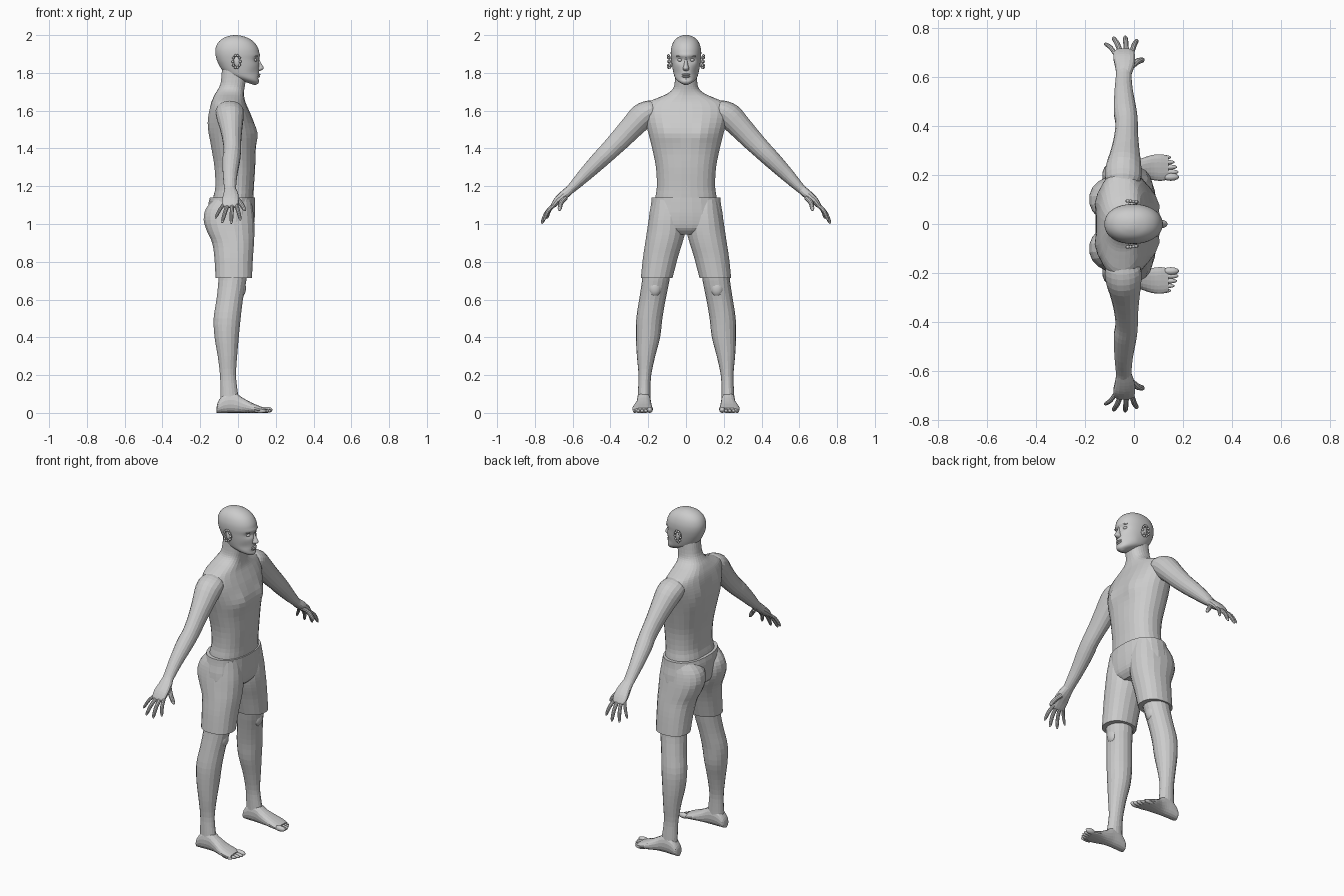
import bpy, bmesh
from math import sin, cos, pi, exp
from mathutils import Vector, Matrix

cube = bpy.data.objects.get("Cube")
if cube:
    bpy.data.objects.remove(cube, do_unlink=True)

GREY = (0.6, 0.6, 0.6, 1)
grey = bpy.data.materials.new("plain_grey")
grey.use_nodes = True
grey.diffuse_color = GREY
grey.node_tree.nodes["Principled BSDF"].inputs["Base Color"].default_value = GREY


def finish(name, bm, smooth=False):
    bmesh.ops.recalc_face_normals(bm, faces=bm.faces)
    mesh = bpy.data.meshes.new(name)
    bm.to_mesh(mesh)
    bm.free()
    mesh.materials.append(grey)
    for poly in mesh.polygons:
        poly.use_smooth = smooth
    obj = bpy.data.objects.new(name, mesh)
    bpy.context.collection.objects.link(obj)
    return obj


def spline(a, b, c, d, t):
    return b + (c - a) * (t / 2) + (a * 2 - b * 5 + c * 4 - d) * (t * t / 2) \
        + (b * 3 - a - c * 3 + d) * (t ** 3 / 2)


def loft(name, rings, n=20, steps=3, power=2.0, shape=None, smooth=False):
    """Skin through rings (centre, half axis u, half axis v), eased between rings."""
    last = len(rings) - 1
    full = []
    for i in range(last):
        four = [rings[max(0, min(last, k))] for k in (i - 1, i, i + 1, i + 2)]
        for s in range(steps):
            full.append([spline(*(r[j] for r in four), s / steps) for j in range(3)])
    full.append(rings[-1])
    bm = bmesh.new()
    loops = []
    for c, u, v in full:
        loop = []
        for k in range(n):
            a = 2 * pi * (k + 0.5) / n
            ca, sa = cos(a), sin(a)
            p = c + u * (abs(ca) ** (2 / power) * (1 if ca > 0 else -1)) \
                + v * (abs(sa) ** (2 / power) * (1 if sa > 0 else -1))
            loop.append(bm.verts.new(shape(p) if shape else p))
        loops.append(loop)
    for lo, hi in zip(loops, loops[1:]):
        for k in range(n):
            bm.faces.new((lo[k], lo[k - 1], hi[k - 1], hi[k]))
    bm.faces.new(loops[0])
    bm.faces.new(loops[-1])
    return finish(name, bm, smooth)


def level(z, back, front, inner, outer, dip=0.0):
    """Horizontal ring; dip lowers its front edge."""
    return (Vector(((back + front) / 2, (inner + outer) / 2, z - dip / 2)),
            Vector(((front - back) / 2, 0, -dip / 2)), Vector((0, (outer - inner) / 2, 0)))


def limb(name, stations, **kw):
    """Tube along stations (point, radius across, radius thick)."""
    pts = [Vector(s[0]) for s in stations]
    rings = []
    for i, (_, wide, thick) in enumerate(stations):
        d = (pts[min(i + 1, len(pts) - 1)] - pts[max(i - 1, 0)]).normalized()
        u = (Vector((1, 0, 0)) - d * d.x).normalized()
        rings.append((pts[i], u * wide, d.cross(u) * thick))
    return loft(name, rings, **kw)


def ball(name, centre, size, turn=0.0):
    bm = bmesh.new()
    bmesh.ops.create_uvsphere(bm, u_segments=14, v_segments=8, radius=1, matrix=Matrix.Translation(centre)
                              @ Matrix.Rotation(turn, 4, 'Y') @ Matrix.Diagonal((*size, 1)))
    return finish(name, bm, True)


def bell(a, wa, b=0.0, wb=1.0):
    return exp(-(a / wa) ** 2 - (b / wb) ** 2)


# Torso with chest, shoulder blades and spine groove
def muscles(p):
    y, z = abs(p.y), p.z
    if p.x > 0:
        p.x += 0.016 * bell(y - 0.08, 0.06, z - 1.48, 0.06) - 0.008 * bell(y, 0.015, z - 1.4, 0.16)
    elif p.x < -0.06:
        p.x += 0.02 * bell(y, 0.03, z - 1.36, 0.2) - 0.012 * bell(y - 0.1, 0.05, z - 1.53, 0.08)
    return p


torso = [(1.08, -.14, .08, .165), (1.14, -.135, .083, .163), (1.2, -.125, .085, .155),
         (1.3, -.13, .092, .16), (1.4, -.146, .094, .18), (1.48, -.155, .094, .2),
         (1.56, -.155, .075, .222), (1.61, -.15, .055, .225), (1.645, -.142, .04, .2),
         (1.67, -.132, .034, .145), (1.69, -.122, .032, .1), (1.715, -.106, .034, .07),
         (1.75, -.092, .04, .06), (1.82, -.085, .05, .057)]
loft("torso_and_neck", [level(z, b, f, -w, w) for z, b, f, w in torso],
     n=28, power=2.3, shape=muscles)


# Head with eye sockets and cheeks
def face(p):
    if p.x > 0.04:
        y = abs(p.y)
        p.x -= 0.013 * bell(y - 0.031, 0.017, p.z - 1.868, 0.013)
        p.x -= 0.008 * bell(y - 0.05, 0.02, p.z - 1.8, 0.025)
        p.x += 0.005 * bell(y, 0.05, p.z - 1.893, 0.01)
        p.x -= 0.006 * bell(y, 0.03, p.z - 1.77, 0.008)
    return p


head = [(1.765, .03, 0, .09, .02), (1.778, .033, -.035, .108, .044), (1.797, .035, -.07, .113, .06),
        (1.82, .025, -.088, .112, .068), (1.845, .01, -.102, .112, .074), (1.87, 0, -.113, .111, .078),
        (1.9, 0, -.12, .113, .081), (1.93, 0, -.119, .107, .079), (1.96, 0, -.106, .088, .069),
        (1.983, 0, -.08, .057, .051), (1.996, 0, -.046, .02, .027), (2.0, 0, -.02, -.005, .008)]
loft("head", [level(z, b, f, -w, w, d) for z, d, b, f, w in head],
     n=40, steps=4, power=2.15, shape=face, smooth=True)
nose = [(1.89, .112, .005), (1.865, .116, .008), (1.84, .13, .012), (1.825, .137, .017),
        (1.815, .128, .015), (1.81, .115, .008)]
loft("nose", [level(z, .085, f, -w, w) for z, f, w in nose], n=14, smooth=True)
for label, z, x in (("upper", 1.791, .108), ("lower", 1.781, .107)):
    ball(label + "_lip", (x, 0, z), (.011, .022, .006))
ball("chin", (.095, 0, 1.757), (.018, .024, .016))

# Waist of the shorts
waist = [(1.14, -.15, .09, .183), (1.1, -.158, .091, .187), (1.04, -.155, .09, .197),
         (.98, -.14, .08, .19), (.945, -.08, .05, .1)]
loft("shorts_waist", [level(z, b, f, -w, w) for z, b, f, w in waist], n=24, power=2.3)

SHORTS = [(1.13, -.13, .07, .03, .175), (1.08, -.172, .08, .004, .188), (1.02, -.183, .087, .002, .199),
          (.96, -.165, .088, .003, .208), (.9, -.138, .086, .018, .217), (.82, -.126, .08, .043, .229),
          (.715, -.12, .075, .07, .24)]
LEG = [(.8, -.105, .055, .075, .225), (.7, -.105, .045, .088, .233), (.6, -.115, .027, .108, .248),
       (.5, -.13, .015, .125, .263), (.4, -.125, .005, .137, .265), (.3, -.108, -.004, .163, .26),
       (.2, -.096, -.01, .184, .251), (.12, -.094, -.002, .188, .254), (.05, -.095, .01, .188, .258)]
ARM = [(-.045, .14, 1.62, .04, .03), (-.045, .18, 1.603, .072, .056), (-.042, .23, 1.572, .073, .068),
       (-.036, .29, 1.51, .06, .062), (-.032, .35, 1.446, .05, .056), (-.03, .41, 1.385, .046, .05),
       (-.036, .46, 1.336, .047, .046), (-.042, .54, 1.256, .038, .036), (-.042, .605, 1.19, .032, .025),
       (-.042, .64, 1.16, .034, .022)]
PALM = [(-.042, .61, 1.185, .03, .023), (-.038, .645, 1.155, .04, .024), (-.04, .68, 1.125, .045, .02),
        (-.042, .704, 1.096, .04, .013), (-.042, .709, 1.088, .025, .006)]
FOOT = [(-.113, .225, .012, .03), (-.105, .225, .03, .06), (-.07, .224, .036, .105), (-.02, .223, .037, .11),
        (.02, .224, .041, .083), (.07, .23, .051, .055), (.11, .23, .055, .038), (.14, .229, .048, .026)]
FINGERS = (("little", (-.075, .692, 1.105), (-.12, .735, 1.03), .009),
           ("ring", (-.054, .698, 1.1), (-.085, .76, 1.006), .0105),
           ("middle", (-.031, .7, 1.1), (-.036, .764, 1.002), .011),
           ("index", (-.01, .697, 1.102), (.013, .75, 1.02), .0105),
           ("thumb", (-.014, .638, 1.14), (.04, .67, 1.07), .013))

for side, s in (("left", 1), ("right", -1)):
    def flip(p, s=s):
        return Vector((p[0], p[1] * s, p[2]))

    # Shorts leg, bare leg, foot and toes
    loft(side + "_shorts_leg", [level(*r) for r in SHORTS], n=20, power=2.2, shape=flip)
    loft(side + "_leg", [level(*r) for r in LEG], n=18, shape=flip)
    ball(side + "_kneecap", flip((.018, .165, .66)), (.025, .035, .045))
    loft(side + "_foot", [(Vector((x, y, top / 2)), Vector((0, w, 0)), Vector((0, 0, top / 2)))
                          for x, y, w, top in FOOT], n=18, power=2.3, shape=flip)
    for i in range(5):
        thick = .016 if i == 0 else .0115 - i * .0005
        ball(f"{side}_toe_{i + 1}", flip((.15 - .002 * i * i, .192 + .02 * i, thick)),
             (.034, thick, thick))

    # Arm, palm and fingers
    limb(side + "_arm", [((x, y, z), w, t) for x, y, z, w, t in ARM], n=18, shape=flip)
    limb(side + "_palm", [((x, y, z), w, t) for x, y, z, w, t in PALM], n=14, power=2.4, shape=flip)
    for label, base, tip, r in FINGERS:
        a, b = Vector(base), Vector(tip)
        bend = Vector((0, .008, .006))
        limb(f"{side}_{label}_finger",
             [(a, r, r), (a.lerp(b, .45) + bend, r, r), (a.lerp(b, .85) + bend * .4, r * .85, r * .85),
              (b, r * .35, r * .35)], n=10, shape=flip)

    # Eye, brow and ear
    ball(side + "_eye", flip((.088, .031, 1.868)), (.013, .014, .009))
    ball(side + "_brow", flip((.094, .032, 1.888)), (.012, .022, .005))
    ball(side + "_ear_lobe", flip((-.005, .08, 1.858)), (.018, .012, .03), -.2)
    rim = [Vector((-.008 + .02 * cos(a), .089 + .005 * sin(a * .5), 1.86 + .033 * sin(a)))
           for a in (pi * k / 5 for k in range(-2, 8))]
    bm = bmesh.new()
    for p in rim:
        bmesh.ops.create_icosphere(bm, subdivisions=1, radius=.008, matrix=Matrix.Translation(flip(p)))
    finish(side + "_ear_rim", bm, True)
